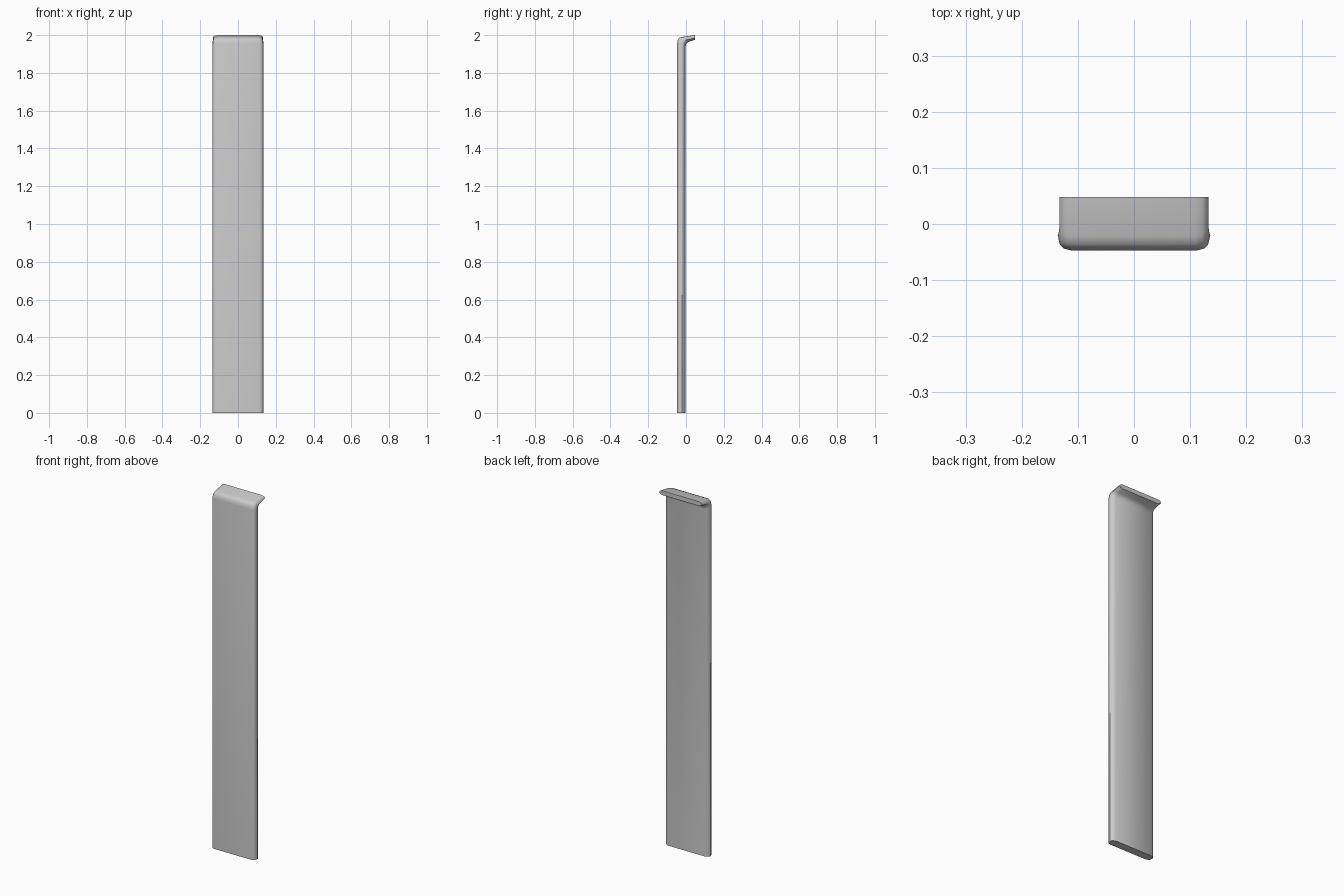
import bpy, bmesh, math

if "Cube" in bpy.data.objects:
    bpy.data.objects.remove(bpy.data.objects["Cube"])

# Half cross-section: (half width, depth from front 0 to back 1)
half = [(0.112, 0.0), (0.125, 0.07), (0.132, 0.22), (0.136, 0.60), (0.130, 0.80), (0.115, 1.0)]
section = half + [(-x, d) for x, d in reversed(half)]

# Path stations: front (y, z), back (y, z), width factor
stations = [
    ((-0.047, 0.0), (-0.002, 0.0), 1.0),
    ((-0.047, 1.955), (-0.002, 1.940), 1.0),
    ((-0.044, 1.974), (0.001, 1.953), 0.99),
    ((-0.036, 1.985), (0.009, 1.961), 0.98),
    ((-0.022, 1.990), (0.018, 1.966), 0.975),
    ((0.048, 2.0), (0.048, 1.976), 0.975),
]

# Upright panel with a backward-bent top flange, lofted through the stations
bm = bmesh.new()
rings = []
for (fy, fz), (by, bz), w in stations:
    rings.append([bm.verts.new((x * w, fy + (by - fy) * d, fz + (bz - fz) * d))
                  for x, d in section])
n = len(section)
for a, b in zip(rings, rings[1:]):
    for i in range(n):
        j = (i + 1) % n
        bm.faces.new((a[i], a[j], b[j], b[i]))

# End caps
bm.faces.new(list(reversed(rings[0])))
bm.faces.new(rings[-1])
bmesh.ops.recalc_face_normals(bm, faces=bm.faces)

mesh = bpy.data.meshes.new("trim_panel")
bm.to_mesh(mesh)
bm.free()
panel = bpy.data.objects.new("trim_panel", mesh)
bpy.context.collection.objects.link(panel)

# Soft long edges, crisp ends
bpy.context.view_layer.objects.active = panel
panel.select_set(True)
bpy.ops.object.shade_smooth_by_angle(angle=math.radians(45))
